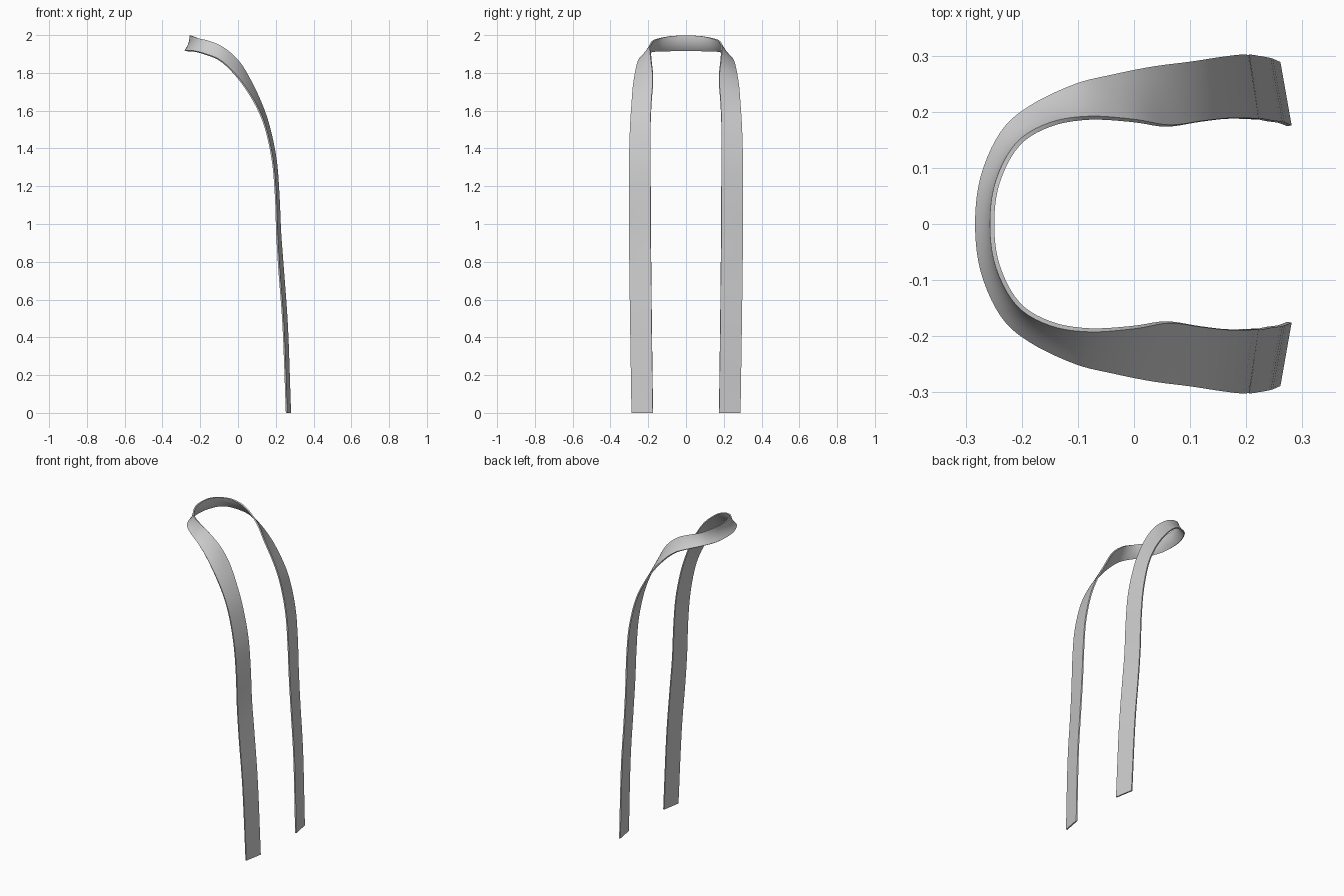
import bpy, bmesh
from mathutils import Vector

if "Cube" in bpy.data.objects:
    bpy.data.objects.remove(bpy.data.objects["Cube"])

# Half of the ribbon: (inner/upper edge), (outer/lower edge), inward bow at mid-width
STATIONS = [
    ((-.253, 0, 1.997), (-.280, 0, 1.918), .008),
    ((-.243, .075, 1.995), (-.270, .085, 1.917), .008),
    ((-.207, .142, 1.982), (-.235, .163, 1.915), .006),
    ((-.150, .177, 1.967), (-.185, .208, 1.903), .004),
    ((-.080, .189, 1.935), (-.105, .247, 1.872), .002),
    ((.000, .184, 1.865), (-.040, .264, 1.818), 0),
    ((.060, .175, 1.770), (.030, .279, 1.735), 0),
    ((.120, .183, 1.645), (.095, .288, 1.630), 0),
    ((.165, .188, 1.515), (.145, .296, 1.510), 0),
    ((.201, .188, 1.340), (.183, .301, 1.335), 0),
    ((.216, .187, 1.150), (.199, .301, 1.150), 0),
    ((.225, .187, .950), (.206, .301, .950), 0),
    ((.240, .184, .750), (.218, .299, .750), 0),
    ((.261, .181, .450), (.240, .295, .450), 0),
    ((.277, .175, 0), (.257, .288, 0), 0),
]
STEPS, COLS, THICK = 5, 6, .008


def spline(pts, steps):
    """Catmull-Rom curve through the points."""
    ext = [2 * pts[0] - pts[1]] + pts + [2 * pts[-1] - pts[-2]]
    out = []
    for a, b, c, d in zip(ext, ext[1:], ext[2:], ext[3:]):
        for i in range(steps):
            t = i / steps
            out.append(.5 * (2 * b + (c - a) * t + (2 * a - 5 * b + 4 * c - d) * t * t
                             + (3 * b - a - 3 * c + d) * t ** 3))
    return out + [pts[-1]]


def edge(k):
    """Full edge line from one foot over the loop to the other foot."""
    half = [Vector(s[k]) for s in STATIONS]
    mirrored = [Vector((p.x, -p.y, p.z)) for p in half[:0:-1]]
    return spline(mirrored + half, STEPS)


inner, outer = edge(0), edge(1)
bows = [s[2] for s in STATIONS]
bows = spline([Vector((b, 0)) for b in bows[:0:-1] + bows], STEPS)

# Ribbon surface between both edges
bm = bmesh.new()
rows = []
for i, (a, b) in enumerate(zip(inner, outer)):
    j0, j1 = max(i - 1, 0), min(i + 1, len(inner) - 1)
    normal = (inner[j1] + outer[j1] - inner[j0] - outer[j0]).cross(b - a).normalized()
    if i == len(inner) // 2:
        top_normal = normal
    row = []
    for c in range(COLS + 1):
        t = c / COLS
        row.append((a.lerp(b, t), normal, 4 * t * (1 - t) * bows[i].x))
    rows.append(row)
sign = 1 if top_normal.x > 0 else -1
grid = [[bm.verts.new(p + n * (sign * bow)) for p, n, bow in row] for row in rows]
for r, s in zip(grid, grid[1:]):
    for c in range(COLS):
        bm.faces.new((r[c], r[c + 1], s[c + 1], s[c]))
bmesh.ops.recalc_face_normals(bm, faces=bm.faces)
mesh = bpy.data.meshes.new("looped_strap")
bm.to_mesh(mesh)
bm.free()

strap = bpy.data.objects.new("looped_strap", mesh)
bpy.context.collection.objects.link(strap)

# Thickness
solid = strap.modifiers.new("thickness", 'SOLIDIFY')
solid.thickness, solid.offset = THICK, 0
bpy.context.view_layer.objects.active = strap
strap.select_set(True)
bpy.ops.object.modifier_apply(modifier=solid.name)
bpy.ops.object.shade_smooth_by_angle()
